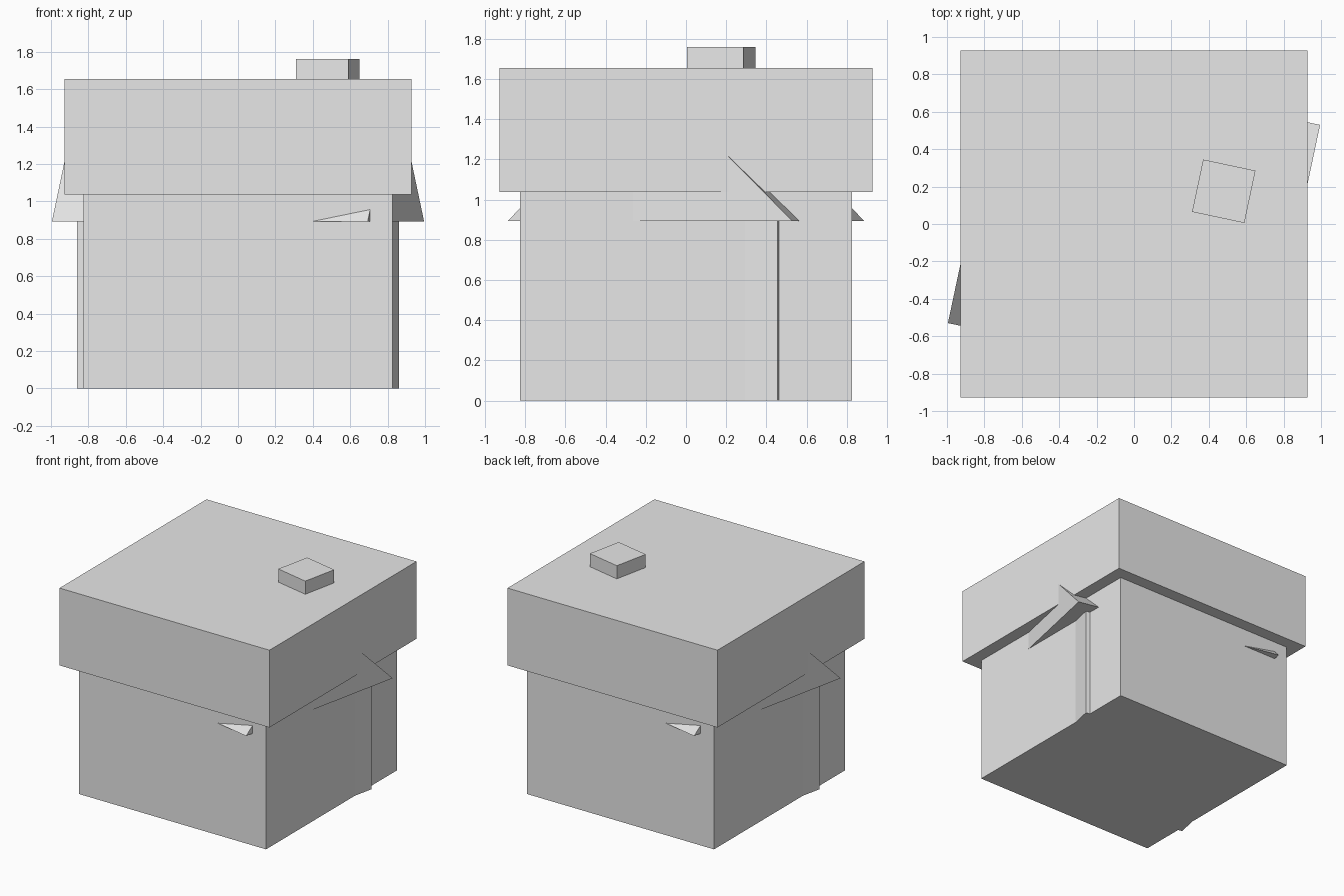
import bpy, bmesh, math
from mathutils import Matrix

cube = bpy.data.objects.get("Cube")
if cube:
    bpy.data.objects.remove(cube, do_unlink=True)

# Single flat colour
grey = bpy.data.materials.new("light_grey")
grey.use_nodes = True
colour = (0.8, 0.8, 0.8, 1)
grey.diffuse_color = colour
grey.node_tree.nodes["Principled BSDF"].inputs["Base Color"].default_value = colour

TURN = math.radians(-12)  # the cottage stands twisted inside the box


def add_object(name, bm, turn=0.0):
    bmesh.ops.recalc_face_normals(bm, faces=bm.faces)
    mesh = bpy.data.meshes.new(name)
    bm.to_mesh(mesh)
    bm.free()
    mesh.materials.append(grey)
    obj = bpy.data.objects.new(name, mesh)
    obj.rotation_euler.z = turn
    bpy.context.collection.objects.link(obj)
    return obj


def box(name, half_x, half_y, low, high, centre=(0, 0), turn=0.0):
    bm = bmesh.new()
    place = Matrix.Translation((*centre, (low + high) / 2))
    size = Matrix.Diagonal((half_x * 2, half_y * 2, high - low, 1))
    bmesh.ops.create_cube(bm, size=1, matrix=place @ size)
    return add_object(name, bm, turn)


def gable_roof(name, half_x, half_y, eave, ridge, turn):
    bm = bmesh.new()
    profile = [(-half_y, eave), (half_y, eave), (0, ridge)]
    end = bm.faces.new([bm.verts.new((-half_x, y, z)) for y, z in profile])
    result = bmesh.ops.extrude_face_region(bm, geom=[end], use_keep_orig=True)
    moved = [v for v in result["geom"] if isinstance(v, bmesh.types.BMVert)]
    bmesh.ops.translate(bm, verts=moved, vec=(half_x * 2, 0, 0))
    return add_object(name, bm, turn)


# Outer box and its overhanging lid
box("box_body", 0.826, 0.826, 0, 1.06)
box("box_lid", 0.927, 0.927, 1.038, 1.655)

# Twisted cottage poking through the box
box("cottage_walls", 0.747, 0.624, 0, 0.9, turn=TURN)
gable_roof("cottage_roof", 0.863, 0.725, 0.893, 1.61, TURN)
box("chimney", 0.143, 0.143, 1.2, 1.76, centre=(0.433, 0.271), turn=TURN)
